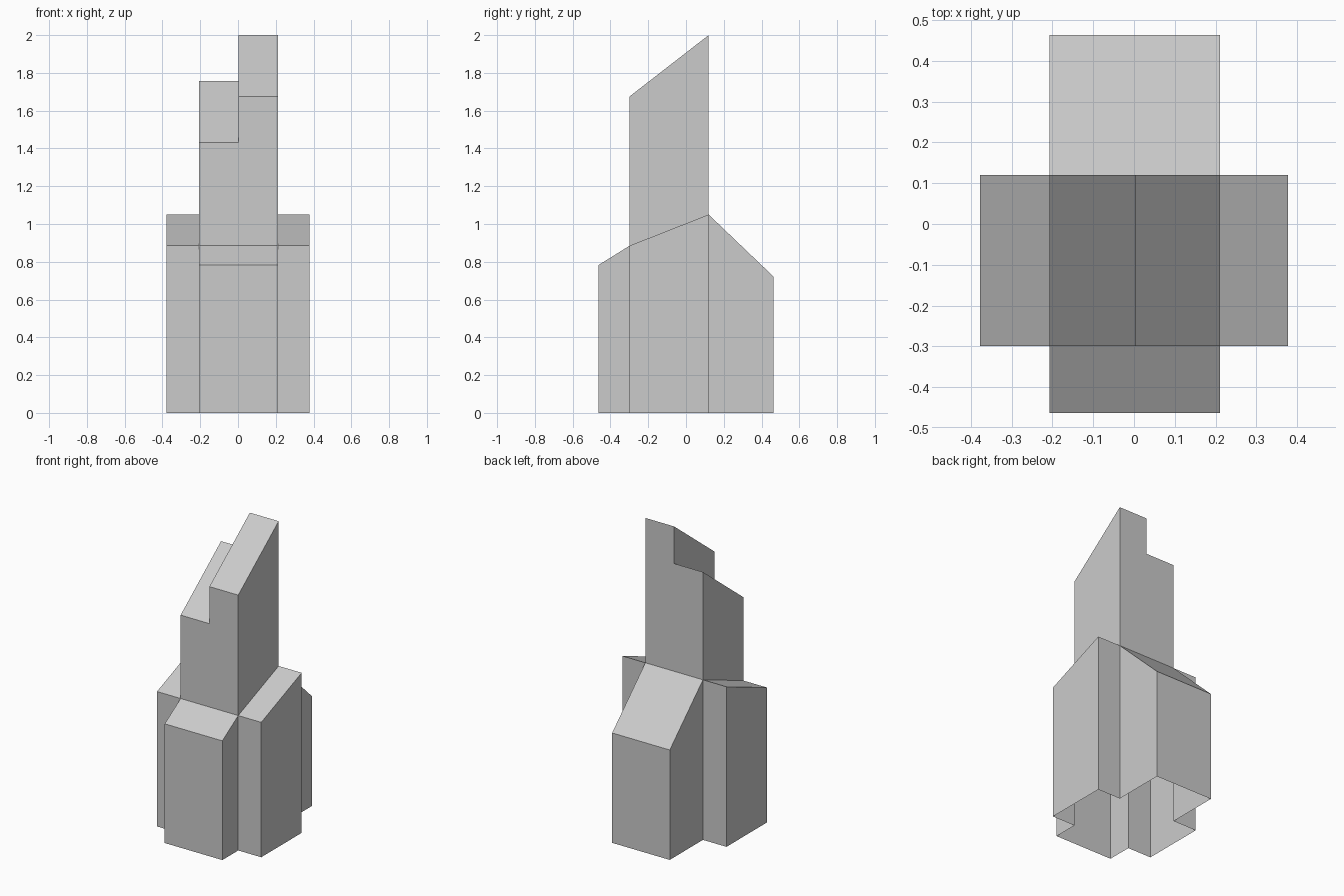
import bpy

if "Cube" in bpy.data.objects:
    bpy.data.objects.remove(bpy.data.objects["Cube"])

GROUND = (0.0, 0.0)
SHOULDER = (0.885, 1.05)   # height of the wing roofs at their front and back edges


def shell(name, x, y, top, sides, bottom=GROUND):
    """Open-bottomed block with a sloping roof; heights are (front, back) pairs.
    sides picks the walls: F front, R right, B back, L left."""
    plan = [(x[0], 0), (x[1], 0), (x[1], 1), (x[0], 1)]
    verts = [(px, y[k], h[k]) for h in (bottom, top) for px, k in plan]
    faces = [(4, 5, 6, 7)]
    for i, side in enumerate("FRBL"):
        if side in sides:
            j = (i + 1) % 4
            faces.append((i, j, j + 4, i + 4))
    mesh = bpy.data.meshes.new(name)
    mesh.from_pydata(verts, [], faces)
    mesh.update()
    obj = bpy.data.objects.new(name, mesh)
    bpy.context.collection.objects.link(obj)
    return obj


X0, XM, X1 = -0.207, 0.002, 0.211   # tower left, step and right
Y0, Y1 = -0.299, 0.12               # tower front and back
WING, DEPTH = 0.378, 0.464          # outer reach of the base

# Cross-shaped base: hollow, open underneath and without inner partitions
shell("front_block", (X0, X1), (-DEPTH, Y0), (0.782, SHOULDER[0]), "FRL")
shell("back_block", (X0, X1), (Y1, DEPTH), (SHOULDER[1], 0.721), "RBL")
shell("left_wing", (-WING, X0), (Y0, Y1), SHOULDER, "FBL")
shell("right_wing", (X1, WING), (Y0, Y1), SHOULDER, "FRB")

# Tower in two slant-roofed halves rising from the base roofs
low_top, high_top = (1.432, 1.757), (1.675, 2.0)
shell("tower_low_half", (X0, XM), (Y0, Y1), low_top, "FBL", SHOULDER)
shell("tower_high_half", (XM, X1), (Y0, Y1), high_top, "FRB", SHOULDER)

# Step wall between the two tower roofs
step = bpy.data.meshes.new("tower_step")
step.from_pydata([(XM, Y0, low_top[0]), (XM, Y1, low_top[1]),
                  (XM, Y1, high_top[1]), (XM, Y0, high_top[0])], [], [(3, 2, 1, 0)])
bpy.context.collection.objects.link(bpy.data.objects.new("tower_step", step))
